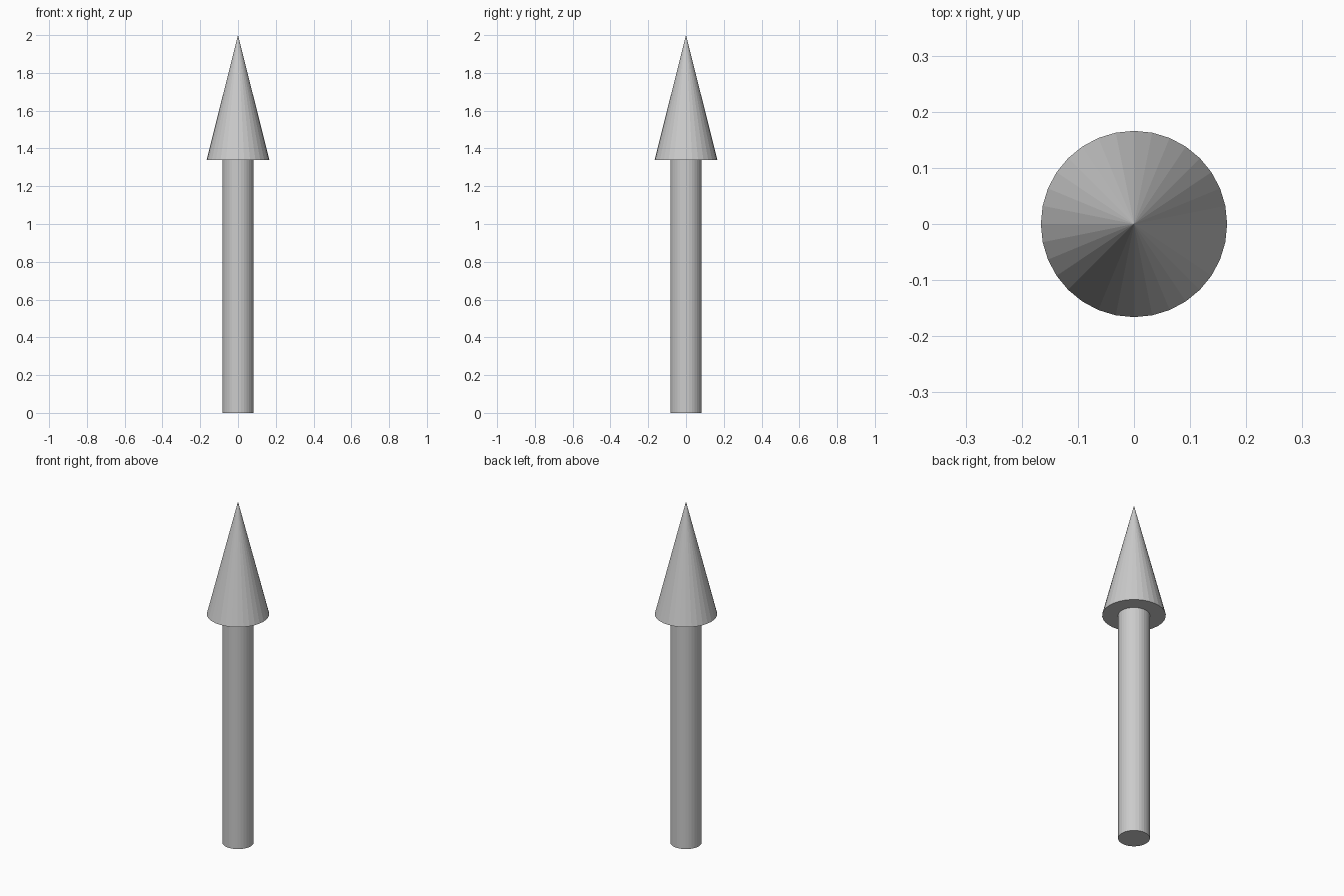
import bpy

if "Cube" in bpy.data.objects:
    bpy.data.objects.remove(bpy.data.objects["Cube"])

SIDES = 32
NECK = 1.34      # height where the shaft meets the head
TOP = 2.0

# Shaft: straight flat-shaded cylinder standing on the ground
bpy.ops.mesh.primitive_cylinder_add(vertices=SIDES, radius=0.083, depth=NECK,
                                    location=(0, 0, NECK / 2))
bpy.context.object.name = "arrow_shaft"

# Head: pointed cone with a closed underside
bpy.ops.mesh.primitive_cone_add(vertices=SIDES, radius1=0.166, radius2=0,
                                depth=TOP - NECK,
                                location=(0, 0, (NECK + TOP) / 2))
bpy.context.object.name = "arrow_head"
